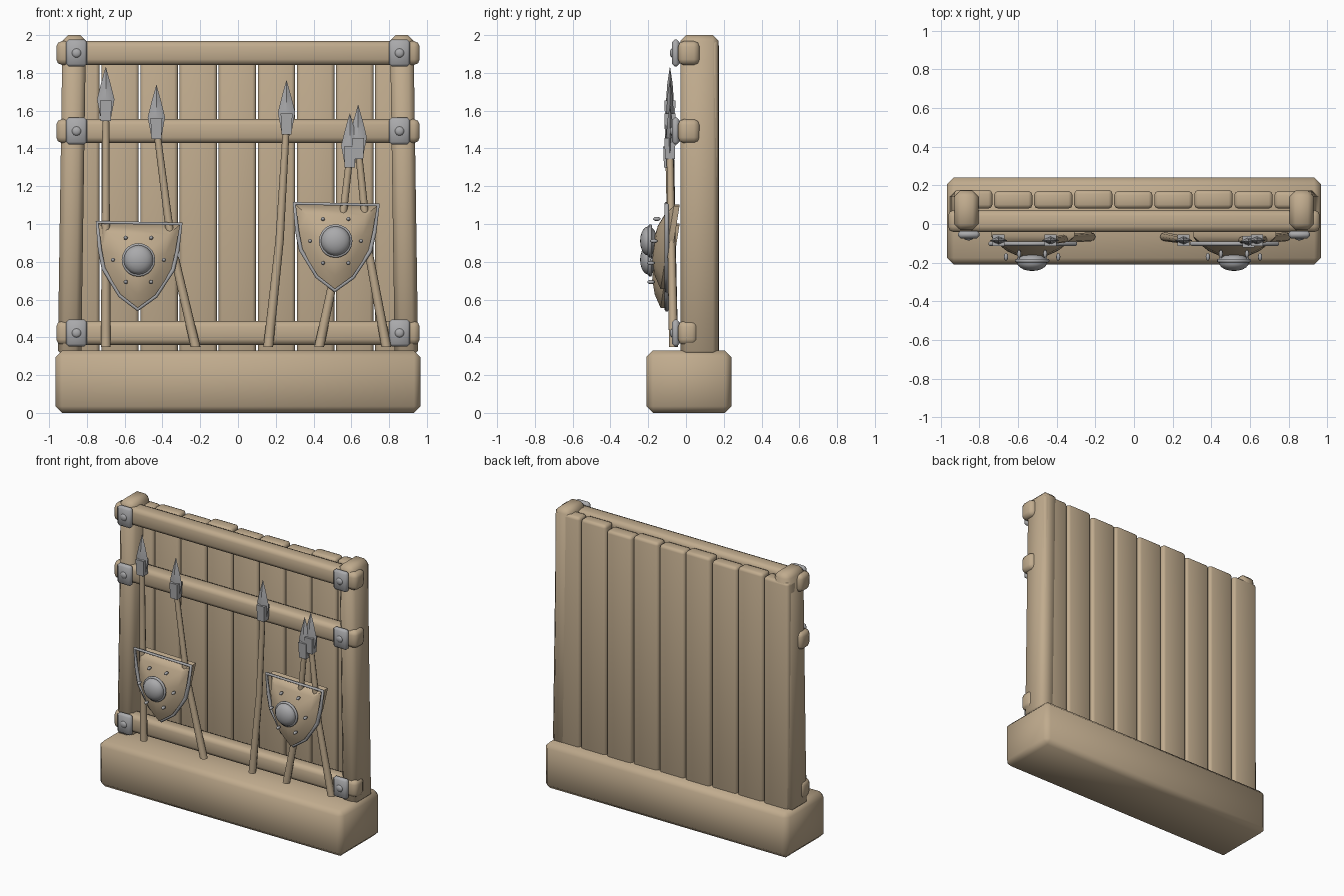
import bpy, bmesh, math
from mathutils import Vector

cube = bpy.data.objects.get("Cube")
if cube:
    bpy.data.objects.remove(cube)


def material(name, colour):
    m = bpy.data.materials.new(name)
    m.use_nodes = True
    m.diffuse_color = (*colour, 1)
    m.node_tree.nodes["Principled BSDF"].inputs["Base Color"].default_value = (*colour, 1)
    return m


wood = material("tan wood", (0.53, 0.41, 0.27))
metal = material("grey metal", (0.40, 0.40, 0.41))
meshes = []


def finish(name, bm, mat):
    bmesh.ops.recalc_face_normals(bm, faces=bm.faces)
    me = bpy.data.meshes.new(name)
    bm.to_mesh(me)
    bm.free()
    me.materials.append(mat)
    ob = bpy.data.objects.new(name, me)
    bpy.context.collection.objects.link(ob)
    meshes.append(ob)
    return ob


def box(name, lo, hi, mat, bevel, segments=1, lean=0):
    """Bevelled box between two corners; lean shifts the bottom sideways."""
    bm = bmesh.new()
    bmesh.ops.create_cube(bm, size=1)
    for v in bm.verts:
        t = v.co + Vector((0.5, 0.5, 0.5))
        v.co = [a + (b - a) * k for a, b, k in zip(lo, hi, t)]
        v.co.x += lean * (1 - t.z)
    bmesh.ops.bevel(bm, geom=bm.edges[:], offset=bevel, segments=segments,
                    profile=0.5, affect='EDGES')
    return finish(name, bm, mat)


def loft(name, rings, sides, mat, turn=0):
    """Skin horizontal rings given as (x, y, z, radius_x, radius_y)."""
    bm = bmesh.new()
    loops = []
    for x, y, z, rx, ry in rings:
        angles = [turn + math.tau * i / sides for i in range(sides)]
        loops.append([bm.verts.new((x + rx * math.cos(a), y + ry * math.sin(a), z)) for a in angles])
    for a, b in zip(loops, loops[1:]):
        for i in range(sides):
            j = (i + 1) % sides
            bm.faces.new((a[i], a[j], b[j], b[i]))
    bm.faces.new(loops[0])
    bm.faces.new(loops[-1])
    return finish(name, bm, mat)


def dome(name, centre, radius, depth, mat, segments=16):
    bm = bmesh.new()
    bmesh.ops.create_uvsphere(bm, u_segments=segments, v_segments=max(6, segments // 2), radius=1)
    for v in bm.verts:
        x, y, z = v.co
        v.co = Vector(centre) + Vector((x * radius, -z * depth, y * radius))
    return finish(name, bm, mat)


def wire(name, points, radius):
    """Closed metal tube through the points."""
    cu = bpy.data.curves.new(name, 'CURVE')
    cu.dimensions = '3D'
    cu.bevel_depth = radius
    cu.bevel_resolution = 1
    sp = cu.splines.new('POLY')
    sp.points.add(len(points) - 1)
    for p, co in zip(sp.points, points):
        p.co = (*co, 1)
    sp.use_cyclic_u = True
    cu.materials.append(metal)
    bpy.context.collection.objects.link(bpy.data.objects.new(name, cu))


# Base block
box("base", (-0.967, -0.21, 0), (0.967, 0.24, 0.33), wood, 0.035)

# Vertical planks
tops = [1.945, 1.955, 1.945, 1.96, 1.95, 1.955, 1.945, 1.968, 1.97]
for i, top in enumerate(tops):
    x = -0.832 + 0.2072 * i
    wide = 0.099
    box(f"plank_{i + 1}", (x - wide, 0.08, 0.25), (x + wide, 0.17 + 0.006 * (i % 3 == 0), top),
        wood, 0.02, 2)

# Leaning posts at both ends
for side, s in (("right", -1), ("left", 1)):
    box(f"{side}_post", (s * 0.867 - 0.062, -0.03, 0.3), (s * 0.867 + 0.062, 0.172, 2.0),
        wood, 0.03, 1, s * 0.025)

# Cross rails with bolted metal plates
for level, z, back in (("bottom", 0.423, 0.062), ("middle", 1.492, 0.072), ("top", 1.905, 0.072)):
    box(f"{level}_rail", (-0.962, -0.042, z - 0.063), (0.962, back, z + 0.063), wood, 0.03, 2)
    for side, s in (("right", -1), ("left", 1)):
        x = s * 0.855
        box(f"{level}_{side}_plate", (x - 0.055, -0.074, z - 0.071), (x + 0.055, -0.035, z + 0.071),
            metal, 0.013)
        dome(f"{level}_{side}_bolt", (x, -0.073, z), 0.025, 0.012, metal, 10)

# Spears: foot x, head x, tip height
spears = [(-0.70, -0.70, 1.83), (-0.225, -0.432, 1.735), (0.16, 0.257, 1.76),
          (0.43, 0.592, 1.585), (0.785, 0.636, 1.63)]
for i, (foot, head, tip) in enumerate(spears, 1):
    neck = tip - 0.285
    y = -0.085 - 0.006 * (i == 4)
    mid = foot + (head - foot) * 0.62
    loft(f"spear_{i}_shaft", [(foot, -0.066, 0.35, 0.026, 0.024),
                              (mid, -0.076, (0.35 + neck) / 2, 0.022, 0.021),
                              (head, y, neck + 0.06, 0.018, 0.018)], 8, wood)
    loft(f"spear_{i}_socket", [(head, y, neck, 0.038, 0.036),
                               (head, y, neck + 0.11, 0.044, 0.042)], 4, metal, math.pi / 4)
    loft(f"spear_{i}_blade", [(head, y, neck + 0.02, 0.028, 0.014),
                              (head, y, neck + 0.115, 0.046, 0.02),
                              (head, y, neck + 0.20, 0.025, 0.014),
                              (head, y, tip, 0.001, 0.001)], 4, metal)

# Heater shields
half = [(0.222, 0.195), (0.205, 0.05), (0.184, -0.05), (0.095, -0.19), (0, -0.262)]
outline = half + [(-x, z) for x, z in half[-2::-1]]
tilt = math.radians(1)
outline = [(x * math.cos(tilt) + z * math.sin(tilt), z - x * math.sin(tilt)) for x, z in outline]


def shield_body(name, cx, cz):
    """Thick board tipped back at the top, bulging towards the boss."""
    bm = bmesh.new()
    n = len(outline)

    def ring(scale, forward):
        return [bm.verts.new((cx + x * scale, -0.064 + 0.16 * z * scale - forward, cz + z * scale))
                for x, z in outline]

    loops = [ring(0.97, 0), ring(0.97, 0.03), ring(0.7, 0.072), ring(0.4, 0.098), ring(0.15, 0.105)]
    for a, b in zip(loops, loops[1:]):
        for i in range(n):
            j = (i + 1) % n
            bm.faces.new((a[i], a[j], b[j], b[i]))
    bm.faces.new(loops[0])
    bm.faces.new(loops[-1])
    finish(name, bm, wood)


for side, cx, cz in (("right", -0.527, 0.81), ("left", 0.517, 0.91)):
    shield_body(f"{side}_shield_body", cx, cz)
    wire(f"{side}_shield_rim", [(cx + x, -0.102, cz + z) for x, z in outline], 0.012)
    dome(f"{side}_shield_boss", (cx, -0.198, cz), 0.078, 0.045, metal, 20)
    circle = [math.tau * k / 20 for k in range(20)]
    wire(f"{side}_boss_ring", [(cx + 0.08 * math.cos(a), -0.19, cz + 0.08 * math.sin(a))
                               for a in circle], 0.01)
    for k in range(6):
        a = math.tau * k / 6
        dome(f"{side}_shield_rivet_{k + 1}",
             (cx + 0.135 * math.cos(a), -0.17 + 0.09 * math.sin(a) * 0.2, cz + 0.135 * math.sin(a)),
             0.011, 0.02, metal, 8)

# Smooth shading with crisp edges
bpy.ops.object.select_all(action='DESELECT')
for ob in meshes:
    ob.select_set(True)
bpy.context.view_layer.objects.active = meshes[0]
bpy.ops.object.shade_smooth_by_angle(angle=math.radians(50))
